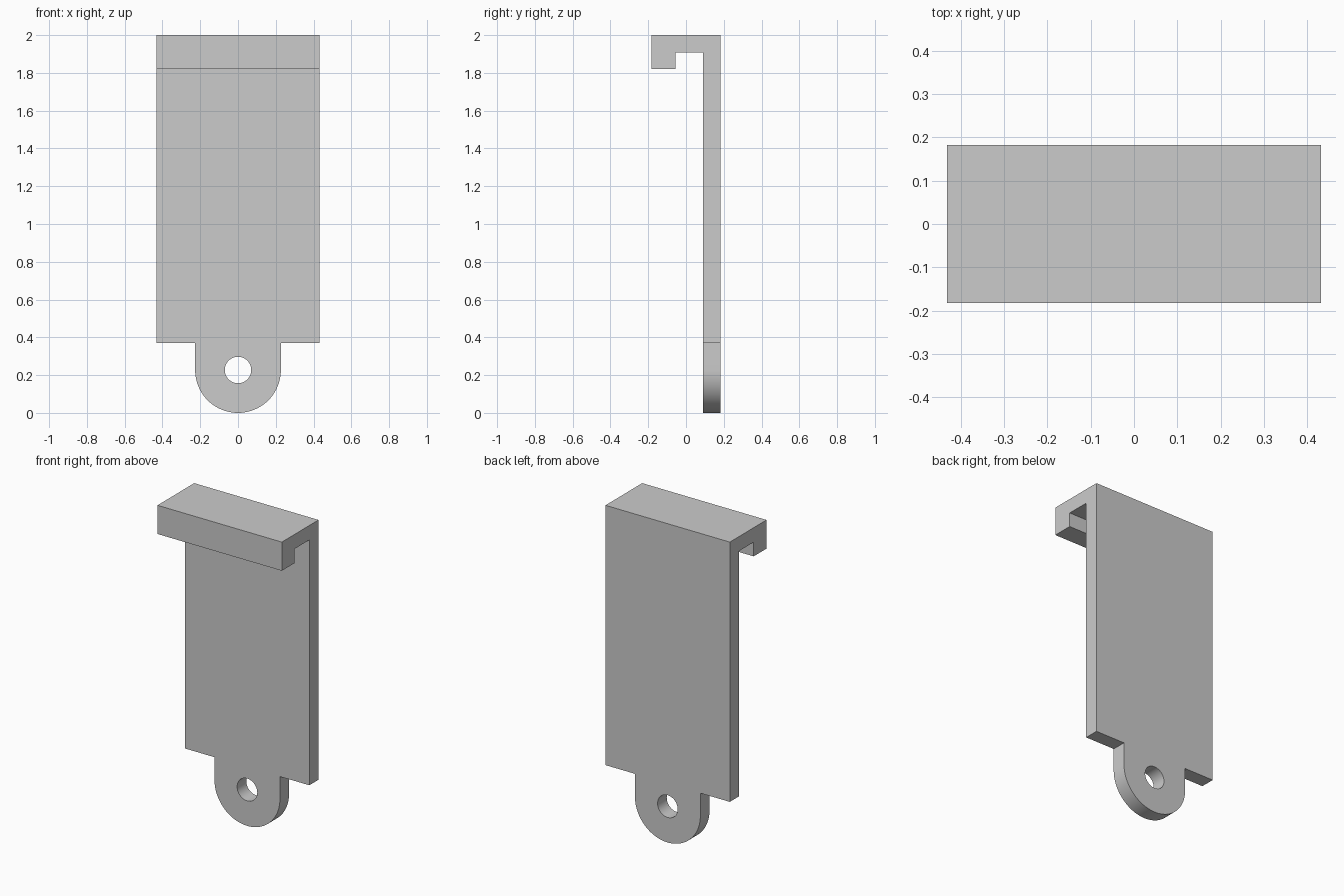
import bpy
import bmesh
from math import cos, sin, pi
from mathutils import Vector

cube = bpy.data.objects.get("Cube")
if cube:
    bpy.data.objects.remove(cube, do_unlink=True)

WIDTH, DEPTH, HEIGHT = 0.863, 0.364, 2.0
THICK = 0.091           # plate and hook thickness
LIP_Y, LIP_Z = -0.055, 1.82
SHOULDER_Z = 0.37
TAB_R, HOLE_R = 0.227, 0.07

grey = bpy.data.materials.new("plain grey")
grey.use_nodes = True
colour = (0.6, 0.6, 0.6, 1)
grey.diffuse_color = colour
grey.node_tree.nodes["Principled BSDF"].inputs["Base Color"].default_value = colour


def extrude(name, points, offset):
    """Extrude a closed outline symmetrically along the offset vector."""
    bm = bmesh.new()
    face = bm.faces.new([bm.verts.new(Vector(p) - offset) for p in points])
    grown = bmesh.ops.extrude_face_region(bm, geom=[face])["geom"]
    verts = [g for g in grown if isinstance(g, bmesh.types.BMVert)]
    bmesh.ops.translate(bm, verts=verts, vec=offset * 2)
    bmesh.ops.recalc_face_normals(bm, faces=bm.faces)
    mesh = bpy.data.meshes.new(name)
    bm.to_mesh(mesh)
    bm.free()
    mesh.materials.append(grey)
    obj = bpy.data.objects.new(name, mesh)
    bpy.context.collection.objects.link(obj)
    return obj


def arc(radius, start, end, steps):
    """Points of an arc around the tab centre, in the front plane."""
    angles = [start + (end - start) * i / steps for i in range(steps + 1)]
    return [(radius * cos(a), 0, TAB_R + radius * sin(a)) for a in angles]


def combine(target, tool, operation):
    """Apply a boolean and discard the helper."""
    bpy.context.view_layer.objects.active = target
    mod = target.modifiers.new(operation, "BOOLEAN")
    mod.operation, mod.solver, mod.object = operation, "EXACT", tool
    bpy.ops.object.modifier_apply(modifier=mod.name)
    bpy.data.objects.remove(tool, do_unlink=True)


# Side profile: plate with a hook over the top, long enough to be trimmed
back, front = DEPTH / 2, -DEPTH / 2
side = [(back, -0.2), (back, HEIGHT), (front, HEIGHT), (front, LIP_Z),
        (LIP_Y, LIP_Z), (LIP_Y, HEIGHT - THICK),
        (back - THICK, HEIGHT - THICK), (back - THICK, -0.2)]
bracket = extrude("hook_bracket", [(0, y, z) for y, z in side], Vector((1, 0, 0)))

# Front silhouette: wide plate narrowing to a rounded tab
half = WIDTH / 2
outline = [(-half, 0, HEIGHT + 0.2), (-half, 0, SHOULDER_Z), (-TAB_R, 0, SHOULDER_Z)]
outline += arc(TAB_R, pi, 2 * pi, 48)
outline += [(TAB_R, 0, SHOULDER_Z), (half, 0, SHOULDER_Z), (half, 0, HEIGHT + 0.2)]
combine(bracket, extrude("silhouette", outline, Vector((0, 0.5, 0))), "INTERSECT")

# Round hole through the tab
circle = arc(HOLE_R, 0, 2 * pi, 48)[:-1]
combine(bracket, extrude("hole_cutter", circle, Vector((0, 0.6, 0))), "DIFFERENCE")

bpy.ops.object.select_all(action="DESELECT")
bracket.select_set(True)
bpy.context.view_layer.objects.active = bracket
bpy.ops.object.shade_smooth_by_angle(angle=pi / 6)
